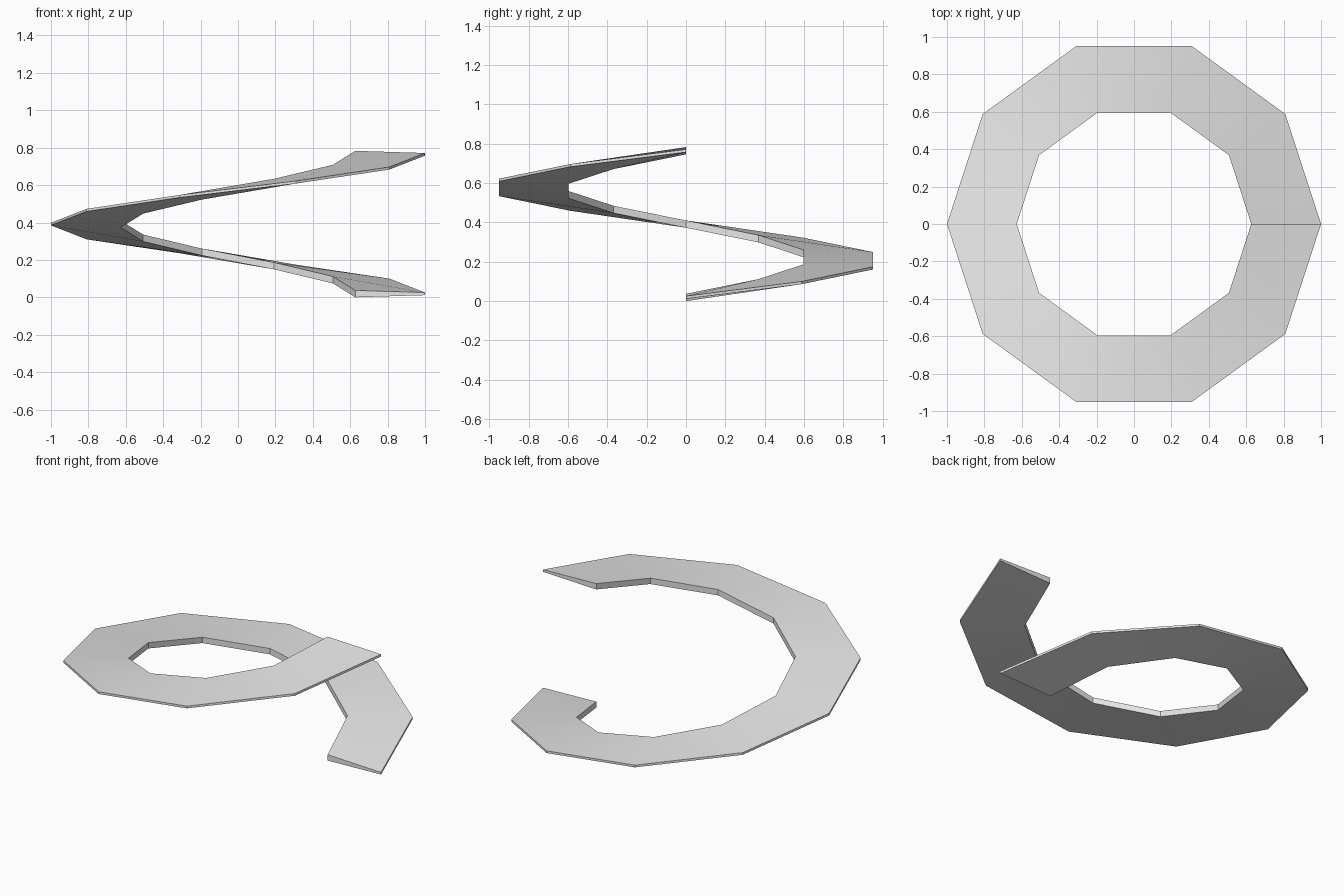
import bpy, bmesh
from math import cos, sin, tau, radians

cube = bpy.data.objects.get("Cube")
if cube:
    bpy.data.objects.remove(cube, do_unlink=True)

# Ramp dimensions
SEGMENTS = 10
RISE = 0.746
INNER, OUTER = 0.627, 1.0
INNER_HALF, OUTER_HALF = 0.0185, 0.007   # half thickness, thinner at the rim

grey = bpy.data.materials.new("light_grey")
grey.use_nodes = True
colour = (0.8, 0.8, 0.8, 1)
grey.diffuse_color = colour
grey.node_tree.nodes["Principled BSDF"].inputs["Base Color"].default_value = colour

# Tapered cross-section swept one full turn up a helix
section = [(INNER, -INNER_HALF), (OUTER, -OUTER_HALF),
           (OUTER, OUTER_HALF), (INNER, INNER_HALF)]
bm = bmesh.new()
rings = []
for i in range(SEGMENTS + 1):
    t = i / SEGMENTS
    a = t * tau
    rings.append([bm.verts.new((r * cos(a), r * sin(a), INNER_HALF + t * RISE + h))
                  for r, h in section])
for low, high in zip(rings, rings[1:]):
    for k in range(len(section)):
        n = (k + 1) % len(section)
        bm.faces.new((low[k], low[n], high[n], high[k]))

# End caps
bm.faces.new(rings[0])
bm.faces.new(rings[-1])
bmesh.ops.recalc_face_normals(bm, faces=bm.faces)

mesh = bpy.data.meshes.new("spiral_ramp")
bm.to_mesh(mesh)
bm.free()
mesh.materials.append(grey)
ramp = bpy.data.objects.new("spiral_ramp", mesh)
bpy.context.collection.objects.link(ramp)

# Smooth walking surface, crisp edges
bpy.ops.object.select_all(action='DESELECT')
ramp.select_set(True)
bpy.context.view_layer.objects.active = ramp
bpy.ops.object.shade_smooth_by_angle(angle=radians(30))
